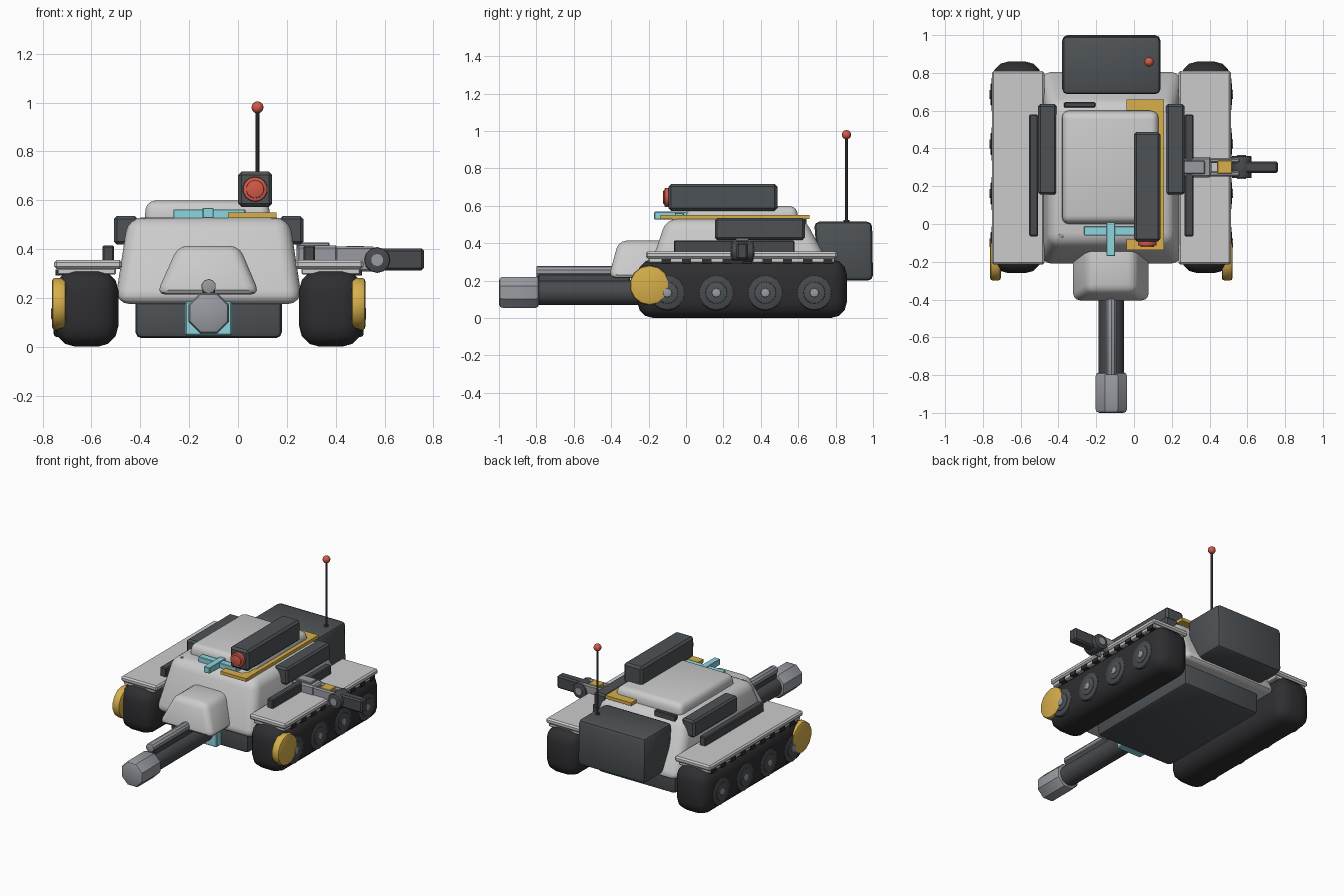
import bpy, bmesh, math
from mathutils import Matrix, Vector

if "Cube" in bpy.data.objects:
    bpy.data.objects.remove(bpy.data.objects["Cube"])

CX = -0.12  # the vehicle's own centre line


def material(name, rgb):
    m = bpy.data.materials.new(name)
    m.diffuse_color = (*rgb, 1)
    m.use_nodes = True
    m.node_tree.nodes["Principled BSDF"].inputs["Base Color"].default_value = m.diffuse_color
    return m


DARK = material("dark_grey", (0.075, 0.085, 0.092))
RUBBER = material("rubber", (0.028, 0.028, 0.031))
STEEL = material("steel", (0.065, 0.068, 0.075))
PALE = material("pale_steel", (0.32, 0.33, 0.36))
YELLOW = material("yellow", (0.68, 0.43, 0.07))
CYAN = material("cyan", (0.27, 0.67, 0.74))
RED = material("red", (0.65, 0.1, 0.065))


def finish(bm, name, mat, mirror, bevel=0, segs=2, min_angle=25):
    if bevel:
        edges = [e for e in bm.edges if e.calc_face_angle(0) > math.radians(min_angle)]
        bmesh.ops.bevel(bm, geom=edges, offset=bevel, segments=segs, profile=0.5,
                        affect='EDGES', clamp_overlap=True)
    bmesh.ops.recalc_face_normals(bm, faces=bm.faces[:])
    bmesh.ops.translate(bm, verts=bm.verts[:], vec=(-CX, 0, 0))
    me = bpy.data.meshes.new(name)
    bm.to_mesh(me)
    bm.free()
    ob = bpy.data.objects.new(name, me)
    ob.location.x = CX
    bpy.context.collection.objects.link(ob)
    if mat:
        me.materials.append(mat)
    if mirror:
        ob.modifiers.new("mirror", 'MIRROR')
    bpy.context.view_layer.objects.active = ob
    bpy.ops.object.select_all(action='DESELECT')
    ob.select_set(True)
    bpy.ops.object.shade_smooth_by_angle(angle=math.radians(32))
    return ob


def box(name, x, y, z, mat=None, bevel=0.008, segs=1, top=None, mirror=False):
    """Box from ranges; top = ((x0, x1), (y0, y1)) tapers the upper face."""
    bm = bmesh.new()
    tx, ty = top or (x, y)
    bmesh.ops.create_cube(bm, size=1)
    for v in bm.verts:
        up = v.co.z > 0
        px, py = (tx, ty) if up else (x, y)
        v.co = Vector((px[v.co.x > 0], py[v.co.y > 0], z[up]))
    return finish(bm, name, mat, mirror, bevel, segs)


def cyl(name, a, b, r, sides=16, mat=None, bevel=0, mirror=False, turn=0):
    """Cylinder between two points."""
    a, b = Vector(a), Vector(b)
    bm = bmesh.new()
    rot = (b - a).to_track_quat('Z', 'Y').to_matrix().to_4x4()
    mtx = Matrix.Translation((a + b) / 2) @ rot @ Matrix.Rotation(turn, 4, 'Z')
    bmesh.ops.create_cone(bm, cap_ends=True, segments=sides, radius1=r, radius2=r,
                          depth=(b - a).length, matrix=mtx)
    return finish(bm, name, mat, mirror, bevel, 2, 60)


def prism(name, pts, z0, z1, mat):
    """Flat outline in x, y pulled up from z0 to z1."""
    bm = bmesh.new()
    f = bm.faces.new([bm.verts.new((x, y, z0)) for x, y in pts])
    new = bmesh.ops.extrude_face_region(bm, geom=[f])['geom']
    bmesh.ops.translate(bm, verts=[v for v in new if isinstance(v, bmesh.types.BMVert)],
                        vec=(0, 0, z1 - z0))
    return finish(bm, name, mat, False)


# running gear, mirrored to the left side
box("track", (0.25, 0.51), (-0.26, 0.86), (0, 0.315), RUBBER, 0.085, 3, mirror=True)
for i in range(4):
    y = -0.1 + 0.262 * i
    cyl("road_wheel", (0.45, y, 0.135), (0.515, y, 0.135), 0.095, 16, STEEL, 0.012, True)
    cyl("wheel_disc", (0.5, y, 0.135), (0.519, y, 0.135), 0.058, 16, DARK, 0.004, True)
    cyl("wheel_hub", (0.5, y, 0.135), (0.525, y, 0.135), 0.025, 8, PALE, 0.005, True)
cyl("front_lamp_disc", (0.465, -0.195, 0.175), (0.522, -0.195, 0.175), 0.107, 14, YELLOW, 0.014, True)

# fenders
box("fender", (0.235, 0.513), (-0.215, 0.81), (0.318, 0.355), None, 0.01, mirror=True)
box("fender_lip", (0.26, 0.5), (-0.2, 0.795), (0.295, 0.322), None, 0.005, mirror=True)
for i in range(9):
    y = -0.13 + 0.108 * i
    box("fender_clip", (0.47, 0.507), (y, y + 0.05), (0.292, 0.316), RUBBER, 0, mirror=True)
box("fender_rail", (0.268, 0.315), (-0.065, 0.58), (0.35, 0.415), STEEL, 0.006, mirror=True)

# hull
box("hull", (-0.505, 0.265), (-0.225, 0.825), (0.175, 0.53), None, 0.06, 4,
    top=((-0.45, 0.21), (-0.105, 0.635)))
box("lower_hull", (-0.42, 0.18), (-0.15, 0.72), (0.035, 0.25), DARK, 0.025, 2)
box("front_hull_plate", (-0.217, -0.025), (-0.2, -0.1), (0.045, 0.185), CYAN, 0.006)
box("roof", (-0.385, 0.135), (-0.005, 0.605), (0.5, 0.598), None, 0.035, 3,
    top=((-0.375, 0.125), (0.01, 0.59)))
box("side_box", (0.17, 0.268), (0.155, 0.635), (0.418, 0.535), DARK, 0.012, mirror=True)
box("roof_vent", (-0.37, -0.205), (0.617, 0.645), (0.49, 0.54), STEEL, 0.004)
cyl("hull_bolt", (0.145, -0.062, 0.5), (0.145, -0.062, 0.53), 0.013, 8, PALE, 0.003, True)

# rear stowage box and aerial
box("rear_box", (-0.38, 0.14), (0.71, 1.0), (0.2, 0.515), DARK, 0.028, 2,
    top=((-0.38, 0.14), (0.685, 0.995)))
cyl("aerial_base", (0.08, 0.858, 0.5), (0.08, 0.858, 0.525), 0.015, 10, STEEL)
cyl("aerial", (0.08, 0.858, 0.5), (0.08, 0.858, 0.97), 0.008, 10, STEEL)
bm = bmesh.new()
bmesh.ops.create_uvsphere(bm, u_segments=14, v_segments=8, radius=0.025,
                          matrix=Matrix.Translation((0.08, 0.858, 0.98)))
finish(bm, "aerial_tip", RED, False)

# main gun
box("mantlet", (-0.335, 0.09), (-0.415, -0.12), (0.213, 0.413), None, 0.04, 3,
    top=((-0.245, 0.005), (-0.36, -0.1)))
cyl("barrel", (CX, -0.85, 0.137), (CX, -0.12, 0.137), 0.067, 16, STEEL)
cyl("muzzle", (CX, -1.0, 0.137), (CX, -0.785, 0.137), 0.09, 8, PALE, 0.02, turn=math.pi / 8)
cyl("upper_tube", (CX, -0.8, 0.247), (CX, -0.3, 0.247), 0.03, 10, PALE, 0.004)
box("tube_mount", (-0.145, -0.095), (-0.79, -0.3), (0.18, 0.235), STEEL, 0.004)

# roof sight
box("sight_bar", (-0.265, 0.03), (-0.06, -0.012), (0.522, 0.562), CYAN, 0.003)
box("sight_arm", (-0.145, -0.1), (-0.17, 0.015), (0.527, 0.568), CYAN, 0.003)

# roof bracket with launcher
prism("roof_bracket", [(-0.04, -0.137), (0.158, -0.137), (0.158, 0.66), (-0.04, 0.66), (-0.04, 0.6),
                       (0.085, 0.6), (0.115, 0.57), (0.115, -0.05), (0.085, -0.08), (-0.04, -0.08)],
      0.528, 0.55, YELLOW)
box("launcher", (0.0, 0.14), (-0.093, 0.488), (0.573, 0.717), DARK, 0.014)
box("launcher_mount", (0.03, 0.11), (0.05, 0.4), (0.52, 0.58), STEEL, 0.004)
cyl("launcher_cap", (0.07, -0.115, 0.645), (0.07, -0.08, 0.645), 0.051, 14, RED, 0.006)
cyl("launcher_lens", (0.07, -0.122, 0.645), (0.07, -0.08, 0.645), 0.037, 14, RED, 0.004)

# side arm on the right
box("arm_base", (0.24, 0.41), (0.247, 0.355), (0.34, 0.415), PALE, 0.01)
box("arm_cap", (0.24, 0.375), (0.265, 0.335), (0.4, 0.427), PALE, 0.004)
for y in (0.252, 0.322):
    box("arm_plate", (0.36, 0.59), (y, y + 0.028), (0.308, 0.41), PALE, 0.008,
        top=((0.36, 0.56), (y, y + 0.028)))
box("arm_block", (0.44, 0.52), (0.265, 0.337), (0.33, 0.412), YELLOW, 0.004)
cyl("arm_joint", (0.57, 0.243, 0.355), (0.57, 0.36, 0.355), 0.053, 12, STEEL, 0.006)
cyl("arm_pin", (0.57, 0.237, 0.355), (0.57, 0.366, 0.355), 0.025, 10, PALE)
box("arm_gun", (0.56, 0.762), (0.27, 0.332), (0.313, 0.402), STEEL, 0.01)
